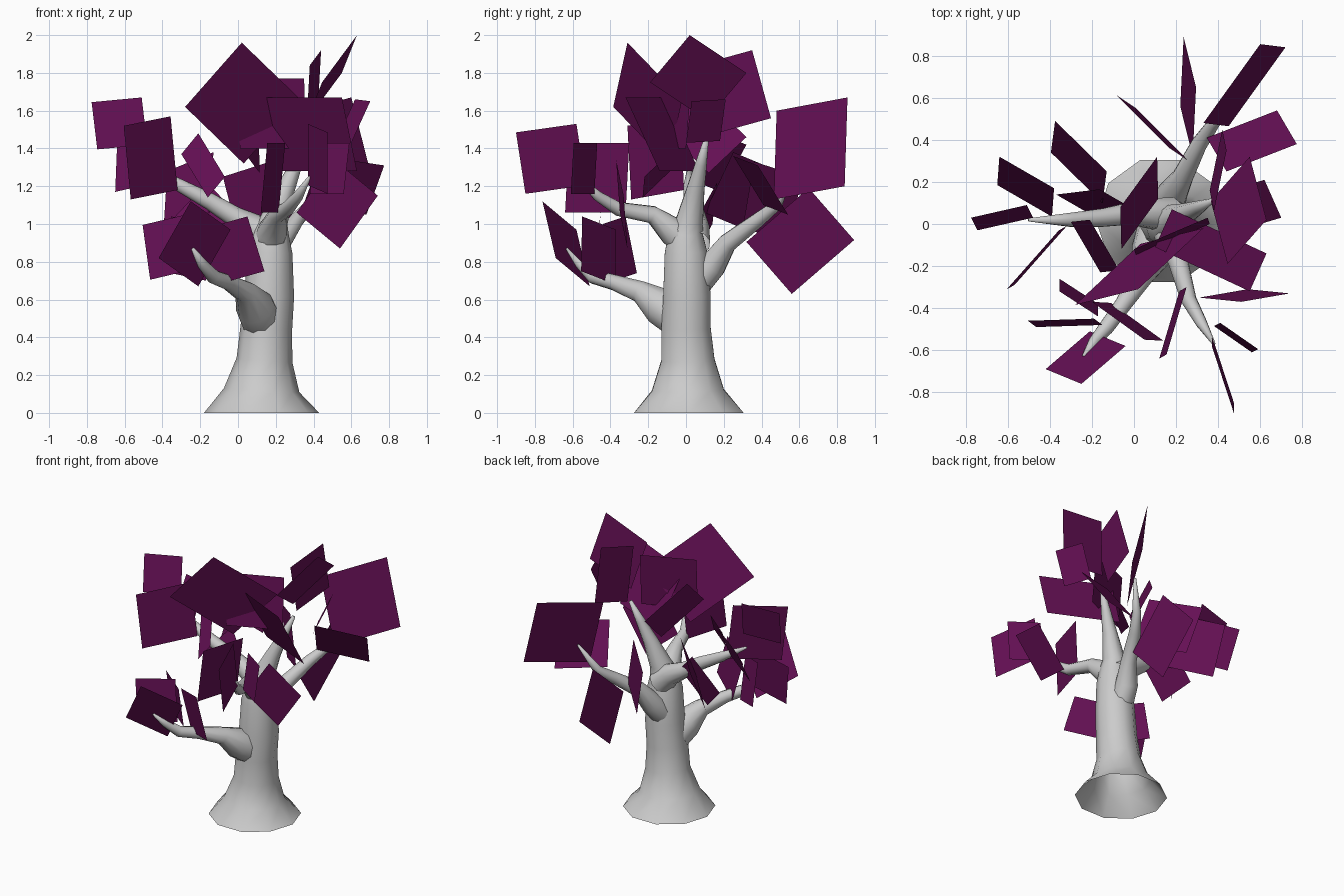
import bpy, bmesh, math
from mathutils import Vector

leaf_mat = bpy.data.materials.new("purple_leaf")
leaf_mat.diffuse_color = (0.13, 0.005, 0.09, 1)


def finish(bm, name, smooth):
    me = bpy.data.meshes.new(name)
    bm.to_mesh(me)
    bm.free()
    for p in me.polygons:
        p.use_smooth = smooth
    ob = bpy.data.objects.new(name, me)
    bpy.context.collection.objects.link(ob)
    return ob


def tube(name, path, sides=10):
    """Tapered tube through (x, y, z, radius) points, open at the start."""
    bm = bmesh.new()
    pts = [Vector(p[:3]) for p in path]
    rings = []
    side = None
    for i, p in enumerate(pts):
        t = (pts[min(i + 1, len(pts) - 1)] - pts[max(i - 1, 0)]).normalized()
        if i == 0 and abs(t.z) > 0.9:
            t = Vector((0, 0, 1))
        ref = side if side else (Vector((1, 0, 0)) if abs(t.x) < 0.8 else Vector((0, 1, 0)))
        side = (ref - t * ref.dot(t)).normalized()
        up = t.cross(side)
        rings.append([bm.verts.new(p + path[i][3] * (side * math.cos(a) + up * math.sin(a)))
                      for a in (2 * math.pi * k / sides for k in range(sides))])
    for r0, r1 in zip(rings, rings[1:]):
        for k in range(sides):
            j = (k + 1) % sides
            bm.faces.new((r0[k], r0[j], r1[j], r1[k]))
    bm.faces.new(rings[-1])
    return finish(bm, name, True)


def leaves(name, cards):
    """Flat parallelogram leaf cards, each from three consecutive corners."""
    bm = bmesh.new()
    for card in cards:
        a, b, c = (Vector(p) for p in card)
        bm.faces.new([bm.verts.new(v) for v in (a, b, c, a + c - b)])
    finish(bm, name, False).data.materials.append(leaf_mat)


# Trunk, flared at the root and running on into the top branch
tube("trunk", [(.125, .015, 0, .305), (.125, .01, .12, .2), (.14, .01, .28, .148),
               (.15, 0, .45, .137), (.165, .005, .62, .132), (.17, 0, .85, .118),
               (.175, 0, .95, .095), (.19, .02, 1.02, .075), (.25, .05, 1.18, .05),
               (.31, .08, 1.32, .032), (.37, .11, 1.46, .012)])

# Side branches
tube("low_front_branch", [(.12, -.04, .5, .11), (.09, -.13, .56, .105), (.04, -.24, .64, .06),
                          (-.05, -.38, .69, .042), (-.13, -.49, .72, .038),
                          (-.19, -.56, .79, .028), (-.24, -.63, .87, .008)])
tube("left_branch", [(.17, .04, .9, .09), (.09, .05, .98, .075), (-.02, .05, 1.04, .055),
                     (-.15, .03, 1.12, .045), (-.3, .02, 1.2, .035), (-.5, .02, 1.32, .008)])
tube("right_front_branch", [(.17, .0, .9, .085), (.18, -.07, .96, .08), (.21, -.18, 1.05, .048),
                            (.26, -.36, 1.08, .038), (.32, -.47, 1.15, .028),
                            (.38, -.57, 1.25, .008)])
tube("back_branch", [(.16, .07, .7, .08), (.18, .14, .78, .075), (.23, .22, .9, .052),
                     (.31, .38, 1.02, .04), (.38, .48, 1.1, .03), (.47, .57, 1.29, .008)])

# Leaf cards around each branch
leaves("low_front_leaves", [
    [(-.505, -.46, .995), (-.19, -.45, 1.07), (-.15, -.48, .78)],
    [(-.42, -.69, .82), (-.25, -.76, 1.12), (-.04, -.58, .97)],
    [(-.2, -.37, .97), (.05, -.55, 1.04), (.14, -.555, .75)],
    [(-.355, -.32, 1.04), (-.17, -.44, 1.0), (-.17, -.38, .7)],
])
leaves("left_leaves", [
    [(-.775, .03, 1.645), (-.51, .09, 1.67), (-.48, .03, 1.42)],
    [(-.605, -.31, 1.52), (-.357, -.03, 1.57), (-.32, -.01, 1.18)],
    [(-.65, .185, 1.17), (-.64, .32, 1.42), (-.38, .17, 1.48)],
    [(-.3, .01, 1.37), (-.21, .02, 1.48), (-.07, -.22, 1.25)],
    [(-.37, .14, 1.0), (-.165, .165, 1.22), (0, .07, 1.05)],
    [(-.375, .49, 1.28), (-.13, .25, 1.38), (-.15, .1, 1.06)],
])
leaves("right_front_leaves", [
    [(.37, -.58, 1.53), (.475, -.9, 1.485), (.475, -.85, 1.16)],
    [(.41, -.47, 1.43), (.59, -.595, 1.43), (.56, -.61, 1.16)],
    [(.155, -.62, 1.43), (.25, -.3, 1.43), (.215, -.32, 1.06)],
    [(.31, -.35, 1.06), (.54, -.31, .87), (.74, -.33, 1.15)],
])
leaves("top_leaves", [
    [(-.28, -.385, 1.62), (.02, -.31, 1.96), (.33, -.02, 1.66)],
    [(.1, -.11, 1.67), (.55, -.32, 1.67), (.63, -.14, 1.28)],
    [(.55, .32, 1.8), (.63, .02, 2.0), (.445, -.19, 1.75)],
    [(.44, .35, 1.92), (.42, .45, 1.56), (.36, .16, 1.48)],
    [(.62, .21, 1.66), (.7, .03, 1.65), (.6, 0, 1.43)],
    [(.11, .32, 1.46), (.115, .12, 1.27), (-.06, -.12, 1.5)],
    [(0, -.12, 1.77), (.35, .03, 1.77), (.36, 0, 1.4)],
])
leaves("back_leaves", [
    [(.295, .65, 1.19), (.236, .89, .915), (.22, .56, .63)],
    [(.33, .48, 1.6), (.6, .855, 1.67), (.72, .84, 1.2)],
    [(.68, .54, 1.05), (.774, .38, 1.31), (.44, .25, 1.36)],
    [(-.08, .61, 1.25), (.17, .36, 1.33), (.26, .3, .98)],
])
